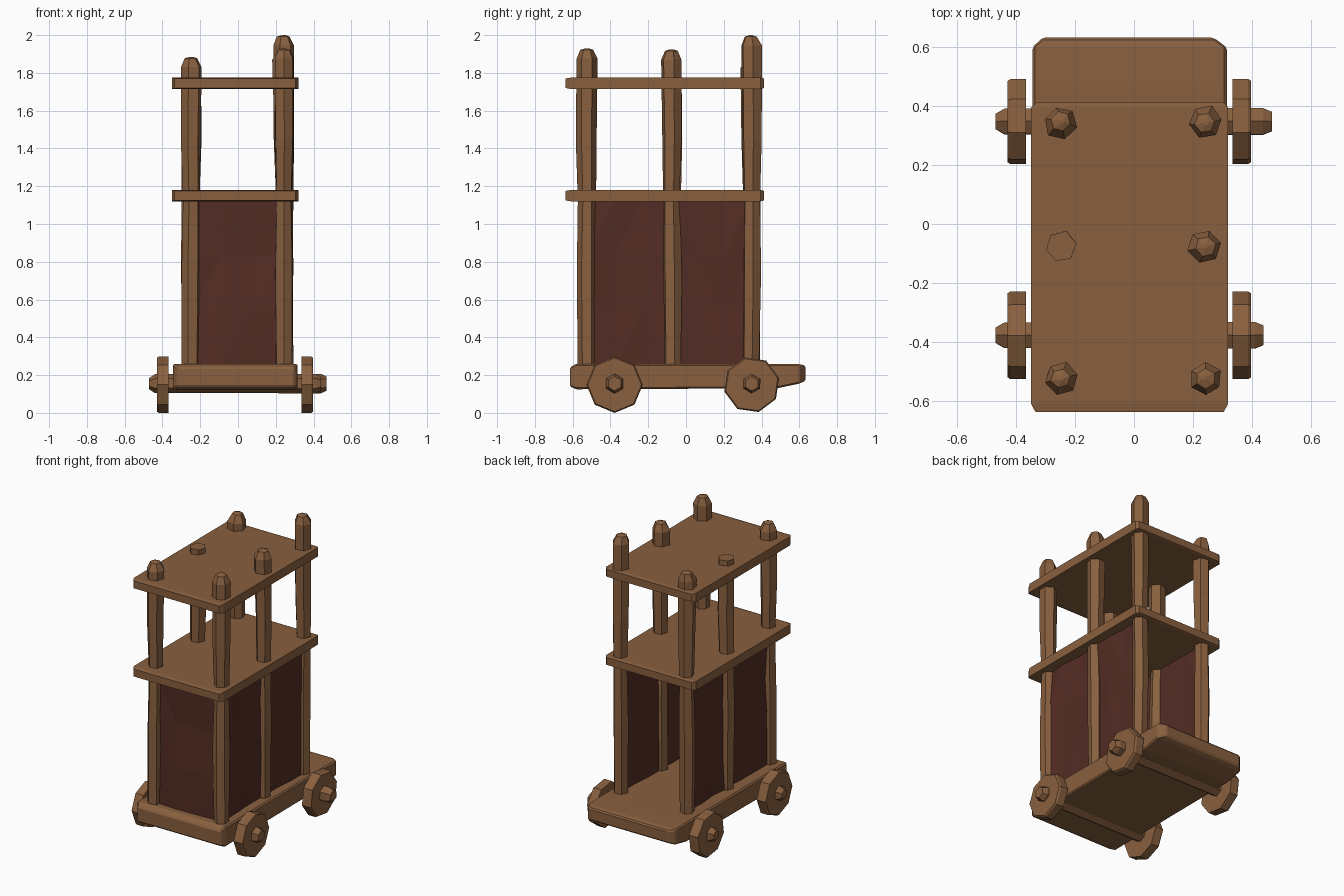
import bpy, bmesh, math, random
from mathutils import Vector

if "Cube" in bpy.data.objects:
    bpy.data.objects.remove(bpy.data.objects["Cube"])

random.seed(4)


def material(name, rgb):
    m = bpy.data.materials.new(name)
    m.diffuse_color = (*rgb, 1)
    m.use_nodes = True
    m.node_tree.nodes["Principled BSDF"].inputs["Base Color"].default_value = m.diffuse_color
    return m


WOOD = material("brown wood", (0.25, 0.117, 0.05))
HIDE = material("dark red hide", (0.088, 0.026, 0.018))


def finish(name, bm, mat, bevel=0):
    bmesh.ops.recalc_face_normals(bm, faces=bm.faces)
    me = bpy.data.meshes.new(name)
    bm.to_mesh(me)
    bm.free()
    me.materials.append(mat)
    ob = bpy.data.objects.new(name, me)
    bpy.context.collection.objects.link(ob)
    if bevel:
        b = ob.modifiers.new("worn edges", 'BEVEL')
        b.width, b.segments = bevel, 1
    return ob


def jit(a):
    return random.uniform(-a, a)


def loft(name, rings, mat, bevel=0):
    """Skin a list of equal point rings and cap both ends."""
    bm = bmesh.new()
    vs = [[bm.verts.new(p) for p in r] for r in rings]
    n = len(vs[0])
    for a, b in zip(vs, vs[1:]):
        for i in range(n):
            bm.faces.new((a[i], a[(i + 1) % n], b[(i + 1) % n], b[i]))
    bm.faces.new(vs[0])
    bm.faces.new(vs[-1])
    return finish(name, bm, mat, bevel)


def section(y, x0, x1, z0, z1):
    return [(x0, y, z0), (x1, y, z0), (x1, y, z1), (x0, y, z1)]


# Thick base with tapered tail
loft("base", [section(-0.615, -0.32, 0.30, 0.14, 0.24),
              section(-0.58, -0.345, 0.315, 0.125, 0.26),
              section(0.48, -0.345, 0.315, 0.13, 0.26),
              section(0.60, -0.345, 0.315, 0.155, 0.258),
              section(0.633, -0.31, 0.27, 0.17, 0.25)], WOOD, 0.008)

# Two platforms
for name, z0, z1 in (("lower_platform", 1.12, 1.18), ("upper_platform", 1.715, 1.775)):
    loft(name, [section(-0.638, -0.335, 0.305, z0 + 0.005, z1 - 0.005),
                section(-0.61, -0.35, 0.32, z0, z1),
                section(0.395, -0.35, 0.32, z0, z1),
                section(0.413, -0.33, 0.305, z0 + 0.005, z1 - 0.005)], WOOD)


# Rough hewn six-sided posts with blunt pointed tops
def post(name, x, y, top, pointed=True):
    levels = [(0.2, 0.047), (0.75, 0.052), (1.12, 0.046), (1.45, 0.053)]
    if pointed:
        levels += [(top - 0.055, 0.056), (top - 0.008, 0.034), (top, 0.008)]
    else:
        levels += [(top, 0.054)]
    turn = random.random()
    rings = []
    for z, r in levels:
        cx, cy = x + jit(0.004), y + jit(0.004)
        ring = []
        for i in range(6):
            a = math.tau * i / 6 + turn
            rr = r * (1 + jit(0.06))
            ring.append((cx + rr * math.cos(a), cy + rr * math.sin(a), z))
        rings.append(ring)
    loft(name, rings, WOOD)


XL, XR = -0.248, 0.242
YF, YM, YB = -0.525, -0.075, 0.345
post("front_left_post", XL, YF, 1.885)
post("middle_left_post", XL, YM, 1.81, False)
post("back_left_post", XL, YB, 1.88)
post("front_right_post", XR, YF, 1.93)
post("middle_right_post", XR, YM, 1.925)
post("back_right_post", XR, YB, 2.0)


# Slightly buckled hide panels on the front and both sides; the back is open
def panel(name, a, b):
    a, b = Vector(a), Vector(b)
    n = (b - a).cross(Vector((0, 0, 1))).normalized()
    bm = bmesh.new()
    grid = []
    for j in range(4):
        row = []
        for i in range(4):
            p = a.lerp(b, i / 3)
            p.z = 0.25 + 0.88 * j / 3
            row.append(bm.verts.new(p + n * jit(0.009)))
        grid.append(row)
    for j in range(3):
        for i in range(3):
            bm.faces.new((grid[j][i], grid[j][i + 1], grid[j + 1][i + 1], grid[j + 1][i]))
    bmesh.ops.triangulate(bm, faces=bm.faces)
    ob = finish(name, bm, HIDE)
    s = ob.modifiers.new("thickness", 'SOLIDIFY')
    s.thickness, s.offset = 0.02, 0


panel("front_panel", (XL, YF, 0), (XR, YF, 0))
for side, x in (("left", XL), ("right", XR)):
    panel(side + "_front_panel", (x, YF, 0), (x, YM, 0))
    panel(side + "_back_panel", (x, YM, 0), (x, YB, 0))


# Discs and rods running along x
def rod(name, stations, y, z, sides, turn, mat=WOOD):
    rings = []
    for x, r in stations:
        rings.append([(x, y + r * math.cos(math.tau * i / sides + turn),
                       z + r * math.sin(math.tau * i / sides + turn)) for i in range(sides)])
    loft(name, rings, mat)


# Axles and eight-sided wheels
for end, y, tip, turn in (("front", -0.378, 0.44, 0.0), ("back", 0.348, 0.468, 0.25)):
    rod(end + "_axle", [(-0.47, 0.03), (-0.44, 0.05), (0, 0.05),
                        (tip - 0.03, 0.052), (tip, 0.038)], y, 0.155, 6, 0.5)
    rod(end + "_left_wheel", [(-0.43, 0.142), (-0.42, 0.149), (-0.367, 0.149)],
        y, 0.149, 8, turn)
    rod(end + "_right_wheel", [(0.335, 0.149), (0.388, 0.149), (0.398, 0.142)],
        y, 0.149, 8, turn)
